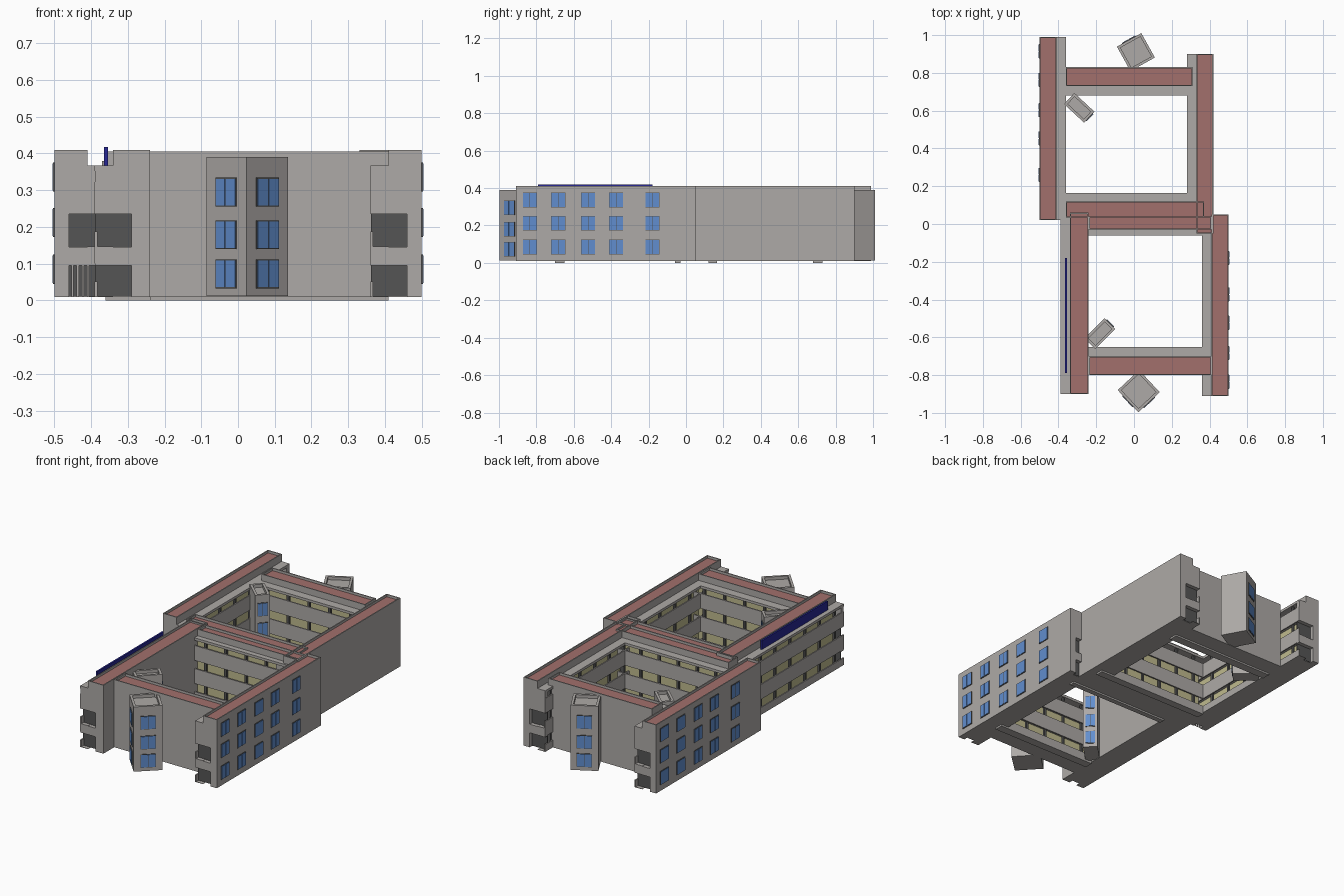
import bpy, bmesh, math
from mathutils import Matrix, Vector

if "Cube" in bpy.data.objects:
    bpy.data.objects.remove(bpy.data.objects["Cube"])

COLORS = {
    "red": (0.36, 0.16, 0.15, 1), "yellow": (0.52, 0.49, 0.27, 1),
    "dark": (0.09, 0.09, 0.09, 1), "blue": (0.12, 0.27, 0.62, 1),
    "navy": (0.02, 0.02, 0.3, 1), "wall": (0.42, 0.40, 0.385, 1),
}
MATS = {}
for key, col in COLORS.items():
    MATS[key] = bpy.data.materials.new(key)
    MATS[key].diffuse_color = col
PARTS = {}


def box(name, mat, M, u, v, z):
    """Add a box (ranges in the local frame M) to the named part."""
    bm = PARTS.setdefault((name, mat), bmesh.new())
    c = Vector(((u[0] + u[1]) / 2, (v[0] + v[1]) / 2, (z[0] + z[1]) / 2))
    s = Matrix.Diagonal((u[1] - u[0], v[1] - v[0], z[1] - z[0], 1))
    bmesh.ops.create_cube(bm, size=1, matrix=M @ Matrix.Translation(c) @ s)


def frame(o, u, v):
    return Matrix(((u[0], v[0], 0, o[0]), (u[1], v[1], 0, o[1]), (0, 0, 1, 0), (0, 0, 0, 1)))


def window(name, M, uc, w, v, z0, h, out):
    """Two-pane window on the wall plane v, facing out (+1 / -1)."""
    side = lambda t: sorted((v - out * 0.002, v + out * t))
    box(name + "_frames", "dark", M, (uc - w / 2, uc + w / 2), side(0.003), (z0, z0 + h))
    for s in (-1, 1):
        c = uc + s * w * 0.25
        box(name + "_panes", "blue", M, (c - w * 0.225, c + w * 0.225), side(0.005), (z0 + 0.003, z0 + h - 0.003))


def rim_roof(name, M, u, v, z, t, mat, drop=0.014):
    """Roof deck with a raised rim; z is the rim top."""
    box(name + "_roof", mat, M, (u[0] + t, u[1] - t), (v[0] + t, v[1] - t), (z - drop - 0.01, z - drop))
    zz = (z - drop - 0.012, z)
    for a in ((u[0], u[0] + t), (u[1] - t, u[1])):
        box(name + "_walls", "wall", M, a, v, zz)
    for a in ((v[0], v[0] + t), (v[1] - t, v[1])):
        box(name + "_walls", "wall", M, (u[0] + t, u[1] - t), a, zz)


FLOORS = (0.01, 0.145, 0.28)


def wing(name, o, ud, vd, L, D, H=0.41, g=0.05, ends=True):
    """Classroom block with an open gallery along its v = 0 side."""
    M = frame(o, ud, vd)
    e = 0.025 if ends else 0.0
    base = H - 0.024
    # room block, coloured gallery wall, roof
    box(name + "_walls", "wall", M, (e, L - e), (g, D), (0.01, base))
    box(name + "_gallery_wall", "yellow", M, (e, L - e), (g - 0.003, g + 0.001), (0.012, 0.355))
    rim_roof(name, M, (0, L), (g, D), H, 0.006, "red")
    # gallery floors, balustrades and edge beams
    for i, f in enumerate(FLOORS):
        low = 0.0 if i == 0 and not ends else (f if i == 0 else f - 0.02)
        box(name + "_gallery", "wall", M, (0, L), (0, g), (low, f + 0.002))
        box(name + "_gallery", "wall", M, (0, L), (0, 0.007), (f, f + 0.042))
        if i:
            box(name + "_gallery", "wall", M, (0, L), (0, 0.007), (f - 0.045, f))
    box(name + "_gallery", "wall", M, (0, L), (0, g), (0.352, 0.367))
    # gallery posts
    n = max(2, round(L / 0.13))
    for k in range(n):
        c = (k + 0.5) * L / n
        box(name + "_posts", "dark", M, (c - 0.007, c + 0.007), (0.007, 0.02), (0.012, 0.353))
    # end walls with deep dark openings on the two lower storeys
    if ends:
        k = g + 0.05
        for a, p in (((0, e), (e, e + 0.004)), ((L - e, L), (L - e - 0.004, L - e))):
            box(name + "_walls", "wall", M, a, (k, D), (0.01, base))
            box(name + "_walls", "wall", M, a, (0.001, k), (0.095, 0.145))
            box(name + "_walls", "wall", M, a, (0.001, k), (0.235, 0.366))
            box(name + "_walls", "wall", M, a, (g, k), (0.366, base))
            q = (a[0] - 0.002, a[1]) if a[0] else (a[0], a[1] + 0.002)
            for z in ((0.012, 0.095), (0.145, 0.235)):
                box(name + "_openings", "dark", M, (q[1] - 0.004, q[1]) if not a[0] else (q[0], q[0] + 0.004),
                    (0.002, k), z)
    return M


X, Y, NX, NY = (1, 0), (0, 1), (-1, 0), (0, -1)
# long wings
wr = wing("front_right_wing", (0.36, -0.91), Y, X, 0.96, 0.14)
wing("front_left_wing", (-0.39, -0.90), Y, X, 0.96, 0.15)
wing("rear_right_wing", (0.28, -0.05), Y, X, 0.95, 0.14)
wl = wing("rear_left_wing", (-0.36, 0.02), Y, NX, 0.97, 0.14)
# cross blocks
wing("front_block", (-0.24, -0.65), X, NY, 0.65, 0.15, H=0.405, ends=False)
wing("rear_block", (-0.36, 0.68), X, Y, 0.67, 0.15, H=0.405, ends=False)
wing("middle_rear_block", (-0.36, 0.165), X, NY, 0.73, 0.13, H=0.405, g=0.045, ends=False)
wing("middle_front_block", (-0.24, -0.06), X, Y, 0.65, 0.10, H=0.405, g=0.03, ends=False)

# outer window columns on the two windowed wings
for yc in (-0.835, -0.683, -0.523, -0.373, -0.18):
    for z in (0.045, 0.172, 0.296):
        window("right_windows", wr, yc + 0.91, 0.075, 0.14, z, 0.08, 1)
        window("left_windows", wl, 0.06 - yc, 0.075, 0.14, z, 0.08, 1)

# bars across one ground-floor end opening
for k in range(4):
    v = 0.045 + k * 0.014
    box("entrance_bars", "wall", wl, (0.002, 0.008), (v, v + 0.006), (0.01, 0.097))


def tower(name, c, ang, w, d, top, faces, ww):
    """Turned stair tower; faces lists the quarter turns that get windows."""
    M = Matrix.Translation((c[0], c[1], 0)) @ Matrix.Rotation(math.radians(ang), 4, "Z")
    box(name + "_walls", "wall", M, (-w / 2, w / 2), (-d / 2, d / 2), (0.012, top - 0.03))
    rim_roof(name, M, (-w / 2, w / 2), (-d / 2, d / 2), top, 0.014, "wall", 0.018)
    for q in faces:
        R = M @ Matrix.Rotation(q * math.pi / 2, 4, "Z")
        for z in (0.033, 0.14, 0.256):
            window(name + "_windows", R, 0, ww, -(d if q % 2 == 0 else w) / 2, z, 0.078, -1)


# outer towers and small courtyard stair towers
tower("front_tower", (0.025, -0.885), 43, 0.155, 0.16, 0.39, (0, 3), 0.082)
tower("rear_tower", (0.01, 0.91), 29, 0.148, 0.148, 0.39, (2,), 0.082)
tower("front_court_stair", (-0.18, -0.58), 45, 0.15, 0.08, 0.38, (1,), 0.055)
tower("rear_court_stair", (-0.29, 0.615), -43, 0.145, 0.08, 0.38, (1,), 0.055)

# plain signboard on the left gallery roof
box("signboard", "navy", frame((0, 0), X, Y), (-0.364, -0.354), (-0.79, -0.18), (0.366, 0.418))

# turn the collected parts into objects
for (name, mat), bm in PARTS.items():
    bmesh.ops.recalc_face_normals(bm, faces=bm.faces)
    me = bpy.data.meshes.new(name)
    bm.to_mesh(me)
    bm.free()
    me.materials.append(MATS[mat])
    bpy.context.collection.objects.link(bpy.data.objects.new(name, me))

for m in bpy.data.materials:
    if m.users and not m.is_grease_pencil:
        m.use_nodes = True
        m.node_tree.nodes["Principled BSDF"].inputs["Base Color"].default_value = m.diffuse_color
